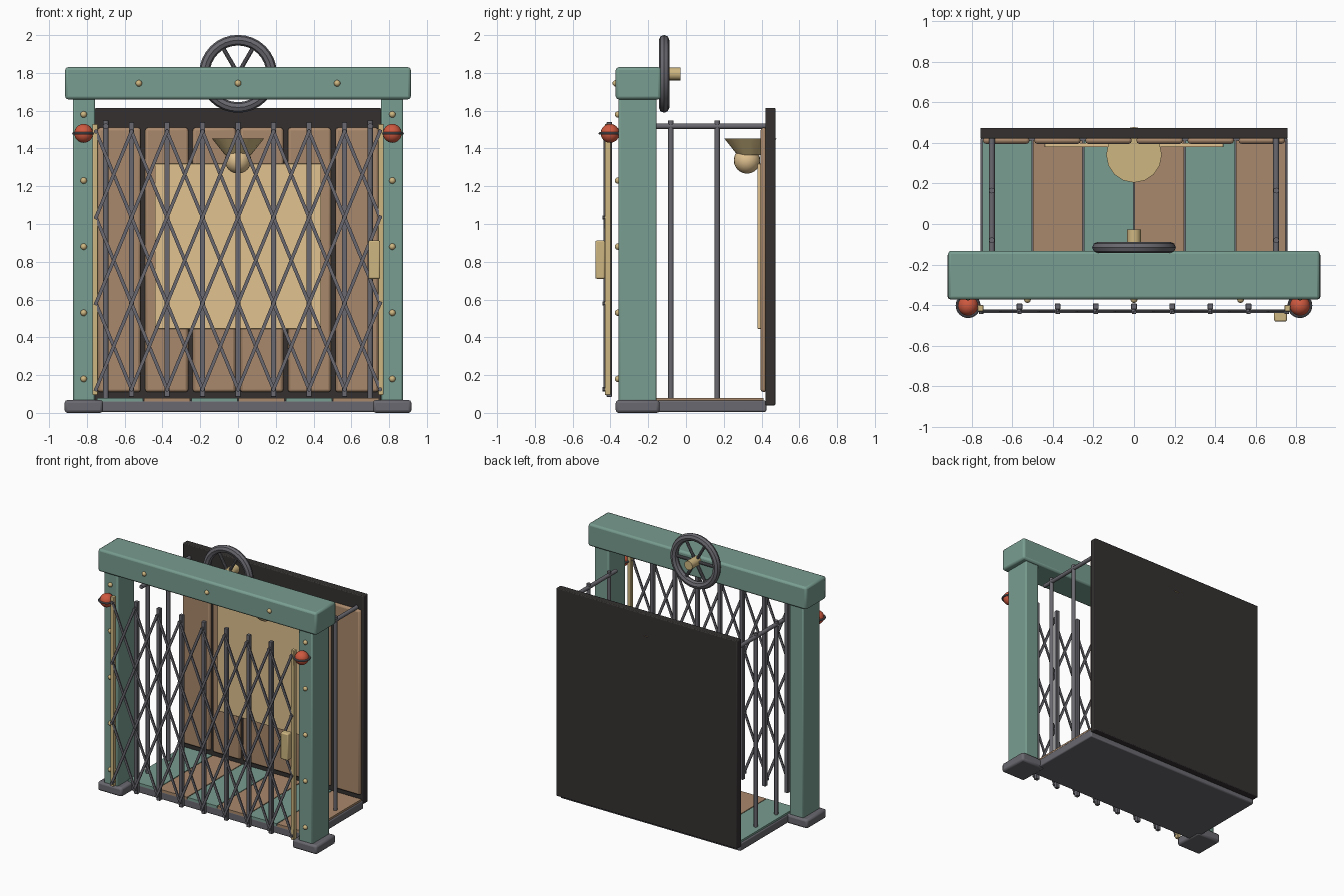
import bpy, math
from mathutils import Vector

if "Cube" in bpy.data.objects:
    bpy.data.objects.remove(bpy.data.objects["Cube"])

def mat(name, r, g, b):
    m = bpy.data.materials.new(name)
    m.diffuse_color = (r, g, b, 1)
    m.use_nodes = True
    m.node_tree.nodes["Principled BSDF"].inputs["Base Color"].default_value = m.diffuse_color
    return m

TEAL = mat("teal_paint", 0.19, 0.34, 0.28)
WOOD = mat("brown_leather", 0.40, 0.25, 0.15)
IRON = mat("iron", 0.14, 0.14, 0.16)
DARK = mat("dark_wood", 0.035, 0.03, 0.03)
GOLD = mat("brass", 0.62, 0.47, 0.22)
PALE = mat("pale_glass", 0.75, 0.54, 0.28)
RED = mat("red_lamp", 0.62, 0.10, 0.05)

def finish(name, m, bevel=0.0, smooth=True):
    o = bpy.context.object
    o.name = name
    o.data.materials.append(m)
    if bevel:
        b = o.modifiers.new("bevel", 'BEVEL')
        b.width, b.segments = bevel, 2
    if smooth:
        bpy.ops.object.shade_smooth_by_angle(angle=math.radians(35))
    return o

def box(name, x, y, z, m, bevel=0.0):
    """Box from (min, max) ranges."""
    bpy.ops.mesh.primitive_cube_add(size=1, location=[(a + b) / 2 for a, b in (x, y, z)])
    o = bpy.context.object
    o.scale = [b - a for a, b in (x, y, z)]
    bpy.ops.object.transform_apply(location=False, rotation=False, scale=True)
    return finish(name, m, bevel)

def rod(name, a, b, r, m, sides=12):
    a, b = Vector(a), Vector(b)
    d = b - a
    bpy.ops.mesh.primitive_cylinder_add(vertices=sides, radius=r, depth=d.length, location=(a + b) / 2,
                                        rotation=d.to_track_quat('Z', 'Y').to_euler())
    return finish(name, m)

def ball(name, loc, r, m, seg=20, rings=12):
    bpy.ops.mesh.primitive_uv_sphere_add(segments=seg, ring_count=rings, radius=r, location=loc)
    return finish(name, m)

def ring(name, loc, R, r, m, rot=(0, 0, 0), minor=8):
    bpy.ops.mesh.primitive_torus_add(major_radius=R, minor_radius=r, major_segments=32,
                                     minor_segments=minor, location=loc, rotation=rot)
    return finish(name, m)

def span(s, a, b):
    return tuple(sorted((s * a, s * b)))

# Floor slab and striped floor boards
box("floor_slab", (-0.755, 0.755), (-0.25, 0.425), (0.005, 0.065), IRON, 0.008)
for i in range(6):
    x = -0.75 + 0.25 * i
    box("floor_board", (x + 0.003, x + 0.247), (-0.25, 0.41), (0.06, 0.08), WOOD if i % 2 else TEAL)

# Portal frame
box("lintel", (-0.915, 0.915), (-0.372, -0.132), (1.66, 1.83), TEAL, 0.015)
for x in (-0.525, 0, 0.525):
    ball("lintel_rivet", (x, -0.372, 1.745), 0.017, GOLD, 12, 8)

for s in (-1, 1):
    box("post_foot", span(s, 0.715, 0.918), (-0.372, -0.14), (0, 0.068), IRON, 0.015)
    box("post", span(s, 0.757, 0.874), (-0.358, -0.155), (0.06, 1.67), TEAL, 0.01)
    for k in range(5):
        ball("post_rivet", (s * 0.817, -0.36, 0.18 + 0.35 * k), 0.017, GOLD, 12, 8)
    # Signal lamps
    ball("signal_lamp", (s * 0.817, -0.402, 1.48), 0.05, RED)
    ring("signal_lamp_ring", (s * 0.817, -0.402, 1.48), 0.054, 0.007, IRON)
    # Side railings
    rod("side_rail", (s * 0.70, -0.16, 1.518), (s * 0.70, 0.425, 1.518), 0.015, IRON)
    for y in (-0.08, 0.165):
        rod("side_bar", (s * 0.70, y, 0.07), (s * 0.70, y, 1.547), 0.014, IRON)
    # Gate end stiles
    box("gate_stile", span(s, 0.742, 0.770), (-0.43, -0.398), (0.095, 1.53), GOLD, 0.004)

# Folding gate: uprights, scissor bars and pivots
W, H, Z0 = 0.188, 0.455, 0.125
for i in range(-3, 4):
    box("gate_upright", (i * W - 0.014, i * W + 0.014), (-0.42, -0.392), (0.085, 1.54), IRON, 0.003)
LEN = math.hypot(W, H) + 0.02
for c in range(8):
    for r in range(3):
        cx, cz = (c - 3.5) * W, Z0 + (r + 0.5) * H
        for s in (-1, 1):
            o = box("gate_lattice_bar", (cx - 0.009, cx + 0.009), (-0.430 - 0.004 * s - 0.004, -0.430 - 0.004 * s + 0.004),
                    (cz - LEN / 2, cz + LEN / 2), IRON)
            o.rotation_euler.y = s * math.atan2(W, H)
for c in range(-4, 5):
    for r in range(4):
        x, z = c * W, Z0 + r * H
        rod("gate_pivot", (x, -0.442, z), (x, -0.41, z), 0.011, IRON, 10)
box("gate_handle", (0.69, 0.753), (-0.48, -0.428), (0.71, 0.912), GOLD, 0.008)

# Back wall with padded panels and mirror
box("back_wall", (-0.757, 0.757), (0.42, 0.473), (0.04, 1.615), DARK, 0.006)
for i in range(6):
    x = -0.755 + 0.2517 * i
    box("padded_panel", (x + 0.012, x + 0.24), (0.395, 0.428), (0.11, 1.51), WOOD, 0.014)
box("mirror", (-0.44, 0.44), (0.378, 0.4), (0.445, 1.32), PALE, 0.003)

# Wall light
bpy.ops.mesh.primitive_cone_add(vertices=16, radius1=0.07, radius2=0.137, depth=0.085, location=(0, 0.341, 1.409))
finish("light_shade", GOLD)
ball("light_globe", (0, 0.323, 1.337), 0.07, PALE)

# Hoist wheel behind the lintel
C = Vector((0, -0.116, 1.795))
ring("wheel_rim", C, 0.178, 0.028, IRON, (math.pi / 2, 0, 0))
for k in range(6):
    a = k * math.pi / 3
    rod("wheel_spoke", C, C + Vector((math.cos(a), 0, math.sin(a))) * 0.175, 0.011, IRON, 10)
rod("wheel_hub", (0, -0.14, 1.795), (0, -0.028, 1.795), 0.034, GOLD, 16)
